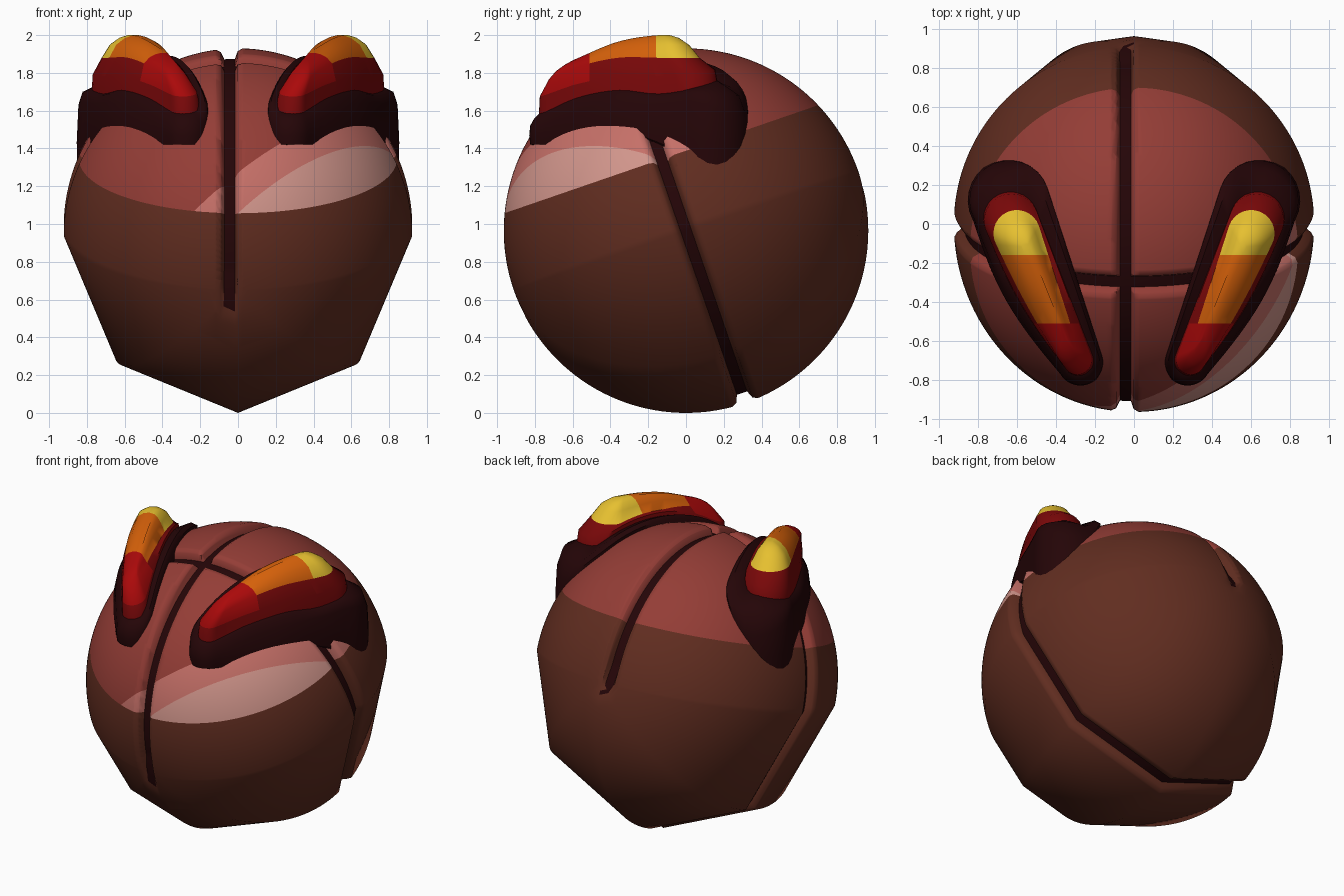
import bpy, bmesh, math
from mathutils import Vector

if "Cube" in bpy.data.objects:
    bpy.data.objects.remove(bpy.data.objects["Cube"])

def srgb(r, g, b):
    return tuple((c / 255 / 12.92 if c < 11 else ((c / 255 + 0.055) / 1.055) ** 2.4) for c in (r, g, b)) + (1,)

def material(name, *rgb):
    m = bpy.data.materials.new(name)
    m.diffuse_color = srgb(*rgb)
    m.use_nodes = True
    m.node_tree.nodes["Principled BSDF"].inputs["Base Color"].default_value = m.diffuse_color
    return m

BROWN = material("brown", 97, 45, 32)
ROSE = material("rose_brown", 148, 61, 54)
PINK = material("pink", 198, 112, 104)
PALE = material("pale_pink", 210, 150, 140)
DARK = material("dark_maroon", 36, 5, 7)
RED = material("deep_red", 122, 8, 9)
BRIGHT = material("bright_red", 170, 9, 10)
ORANGE = material("orange", 214, 97, 10)
YELLOW = material("yellow", 230, 192, 48)

def finish(bm, name, mats, angle):
    bmesh.ops.recalc_face_normals(bm, faces=bm.faces)
    me = bpy.data.meshes.new(name)
    bm.to_mesh(me)
    bm.free()
    for m in mats:
        me.materials.append(m)
    ob = bpy.data.objects.new(name, me)
    bpy.context.collection.objects.link(ob)
    bpy.ops.object.select_all(action='DESELECT')
    ob.select_set(True)
    bpy.context.view_layer.objects.active = ob
    bpy.ops.object.shade_smooth_by_angle(angle=math.radians(angle))
    return ob

def cut(bm, co, no, keep=lambda p: True):
    faces = [f for f in bm.faces if keep(f.calc_center_median())]
    geom = faces + list({e for f in faces for e in f.edges}) + list({v for f in faces for v in f.verts})
    bmesh.ops.bisect_plane(bm, geom=geom, dist=1e-5, plane_co=co, plane_no=no)

def clamp(v):
    return max(0.0, min(1.0, v))

# Tilted frame of the body: up and forward axes
TILT = math.radians(19)
UP = Vector((0, -math.sin(TILT), math.cos(TILT)))
FWD = Vector((0, -math.cos(TILT), -math.sin(TILT)))
RX, R = 0.925, 0.965
SEAM_X = -0.047

# Body: poles at front and back, round upper half, four broad facets round the lower half
bm = bmesh.new()
NL, NU = 112, 96
angles = [math.pi * k / NU for k in range(NU)] + [math.pi * (1 + k / 4) for k in range(4)]
rings = []
for j in range(NL + 1):
    lam = -math.pi / 2 + math.pi * j / NL
    rings.append([bm.verts.new(Vector((RX * math.cos(lam) * math.cos(a), 0, 0))
                               + UP * (R * math.cos(lam) * math.sin(a)) + FWD * (R * math.sin(lam)))
                  for a in angles])
n = len(angles)
for a, b in zip(rings, rings[1:]):
    for i in range(n):
        bm.faces.new((a[i], a[(i + 1) % n], b[(i + 1) % n], b[i]))
bmesh.ops.remove_doubles(bm, verts=bm.verts, dist=1e-5)
bmesh.ops.dissolve_degenerate(bm, edges=bm.edges, dist=1e-5)

def on_body(lon, u):
    a, r = math.radians(lon), math.sqrt(R * R - u * u)
    return Vector((RX / R * r * math.sin(a), 0, 0)) + FWD * (r * math.cos(a)) + UP * u

def slice_plane(lon0, lon1, peak):
    """Plane through two points of the colour border and a peak between them."""
    a, b, c = on_body(lon0, 0.4), on_body(lon1, 0.4), on_body((lon0 + lon1) / 2, peak)
    n = (b - a).cross(c - a).normalized()
    return a, (n if n.z > 0 else -n)

PALE_CUT = slice_plane(0, 90, 0.62)
PINK_CUT = slice_plane(-16, 110, 0.74)

# Edge loops for the two grooves and the colour borders
def near_middle(p):
    return p.dot(UP) > -0.02 or (p.dot(UP) > -0.3 and p.dot(FWD) > 0.8)

for s in (0.03, 0.045, 0.07):
    for k in (-s, s):
        cut(bm, FWD * k, FWD)
        cut(bm, Vector((SEAM_X + k, 0, 0)), Vector((1, 0, 0)), near_middle)
for plane in ((UP * 0.4, UP), PALE_CUT, PINK_CUT):
    cut(bm, *plane, lambda p: p.dot(UP) > 0.3)

def centre_fade(p):
    """1 along the middle groove, fading to 0 at its front and back ends."""
    a = math.degrees(math.atan2(-p.y, p.z))
    return clamp((119 - a) / 16) * clamp((a + 78) / 14)

def body_colour(p):
    if abs(p.dot(FWD)) < 0.03:
        return 4
    if abs(p.x - SEAM_X) < 0.03 and centre_fade(p) > 0.25:
        return 4
    if p.dot(UP) < 0.4:
        return 0
    if (p - PALE_CUT[0]).dot(PALE_CUT[1]) < 0:
        return 3
    if (p - PINK_CUT[0]).dot(PINK_CUT[1]) < 0:
        return 2
    return 1

for f in bm.faces:
    f.material_index = body_colour(f.calc_center_median())

def groove(d):
    """Depth share: flat floor, steep wall, soft rim."""
    d = abs(d)
    return 1 - 0.72 * clamp((d - 0.03) / 0.015) - 0.28 * clamp((d - 0.045) / 0.025)

# Press the grooves in
for v in bm.verts:
    p = v.co.copy()
    v.co -= p.normalized() * 0.055 * max(groove(p.dot(FWD)), groove(p.x - SEAM_X) * centre_fade(p))
bmesh.ops.translate(bm, verts=bm.verts, vec=(0, 0, R))
finish(bm, "body", [BROWN, ROSE, PINK, PALE, DARK], 50)

# Pods: stacked tapered-capsule rings, height following y and staying above the body
def height(keys, lift, p):
    s = max(0.0, min(4.999, (p.y + 0.8) / 0.22))
    i = int(s)
    t = s - i
    p0, p1, p2, p3 = (keys[max(0, min(5, i + k))] for k in (-1, 0, 1, 2))
    z = 0.5 * (2 * p1 + (p2 - p0) * t + (2 * p0 - 5 * p1 + 4 * p2 - p3) * t * t
               + (3 * p1 - p0 - 3 * p2 + p3) * t ** 3)
    ball = R + math.sqrt(max(0, R * R - p.y ** 2 - (p.x * R / RX) ** 2))
    return max(z, ball + lift)

def capsule(front, r0, rear, r1, bulge=0, arc=14, side=14):
    f, b = Vector(front), Vector(rear)
    ax = b - f
    base = math.atan2(ax.y, ax.x)
    half = math.acos((r0 - r1) / ax.length)
    polar = lambda c, r, a: c + Vector((math.cos(a), math.sin(a))) * r
    out = Vector((ax.y, -ax.x)).normalized() * bulge
    pts = [polar(b, r1, base - half + 2 * half * k / arc) for k in range(arc + 1)]
    span = 2 * math.pi - 2 * half
    nose = [polar(f, r0, base + half + span * k / arc) for k in range(arc + 1)]
    link = lambda p, q, o: [p.lerp(q, k / side) + o * math.sin(math.pi * k / side) for k in range(1, side)]
    return pts + link(pts[-1], nose[0], out * 0) + nose + link(nose[-1], pts[0], out)

def loft(name, rings, mats, rule, cuts=()):
    bm = bmesh.new()
    loops = [[bm.verts.new((p.x, p.y, height(z, lift, p))) for p in capsule(*shape)]
             for *shape, lift, z in rings]
    n = len(loops[0])
    for a, b in zip(loops, loops[1:]):
        for i in range(n):
            bm.faces.new((a[i], a[(i + 1) % n], b[(i + 1) % n], b[i]))
    layer = bm.faces.layers.int.new("band")
    for k, f in enumerate(bm.faces):
        f[layer] = k // n
    for loop in (loops[0], loops[-1]):
        bm.faces.new(loop)[layer] = len(rings) - 2
    for y in cuts:
        cut(bm, Vector((0, y, 0)), Vector((0, 1, 0)))
    for f in bm.faces:
        f.material_index = rule(f[layer], f.calc_center_median().y)
    bm.faces.layers.int.remove(layer)
    ob = finish(bm, name, mats, 50)
    ob.modifiers.new("mirror", 'MIRROR')

# Dark collars hugging the body
loft("pod_collars", [
    ((0.275, -0.71), 0.115, (0.642, 0.122), 0.21, 0.06, -1, (1.42, 1.43, 1.49, 1.43, 1.32, 1.29)),
    ((0.275, -0.71), 0.12, (0.642, 0.122), 0.212, 0.055, -0.2, (1.47, 1.50, 1.56, 1.50, 1.44, 1.40)),
    ((0.275, -0.71), 0.115, (0.64, 0.122), 0.205, 0.045, 0.02, (1.52, 1.60, 1.64, 1.64, 1.64, 1.56)),
    ((0.275, -0.705), 0.098, (0.64, 0.10), 0.183, 0.04, 0.05, (1.56, 1.65, 1.69, 1.68, 1.70, 1.68)),
    ((0.285, -0.70), 0.076, (0.635, 0.03), 0.138, 0.035, 0.055, (1.58, 1.67, 1.71, 1.69, 1.73, 1.80)),
], [DARK], lambda band, y: 0)

# Red caps with a bright nose, orange ridge and yellow rear
def cap_colour(band, y):
    if band >= 1 and y < -0.51:
        return 1
    if band < 2:
        return 0
    return 3 if y > -0.16 else 2

loft("pod_caps", [
    ((0.285, -0.70), 0.08, (0.635, 0.03), 0.14, 0.035, 0.04, (1.55, 1.64, 1.68, 1.66, 1.70, 1.78)),
    ((0.292, -0.70), 0.074, (0.63, 0.015), 0.14, 0.03, 0.08, (1.67, 1.74, 1.78, 1.78, 1.80, 1.85)),
    ((0.335, -0.67), 0.056, (0.602, -0.048), 0.12, 0.012, 0.10, (1.74, 1.83, 1.88, 1.88, 1.88, 1.88)),
    ((0.348, -0.65), 0.040, (0.59, -0.07), 0.088, 0.006, 0.11, (1.77, 1.855, 1.93, 1.95, 1.945, 1.94)),
    ((0.355, -0.62), 0.026, (0.575, -0.09), 0.052, 0, 0.11, (1.78, 1.87, 1.955, 1.985, 1.98, 1.97)),
    ((0.36, -0.59), 0.010, (0.56, -0.11), 0.018, 0, 0.11, (1.78, 1.875, 1.965, 2.0, 1.995, 1.98)),
], [RED, BRIGHT, ORANGE, YELLOW], cap_colour, cuts=(-0.51, -0.16))
